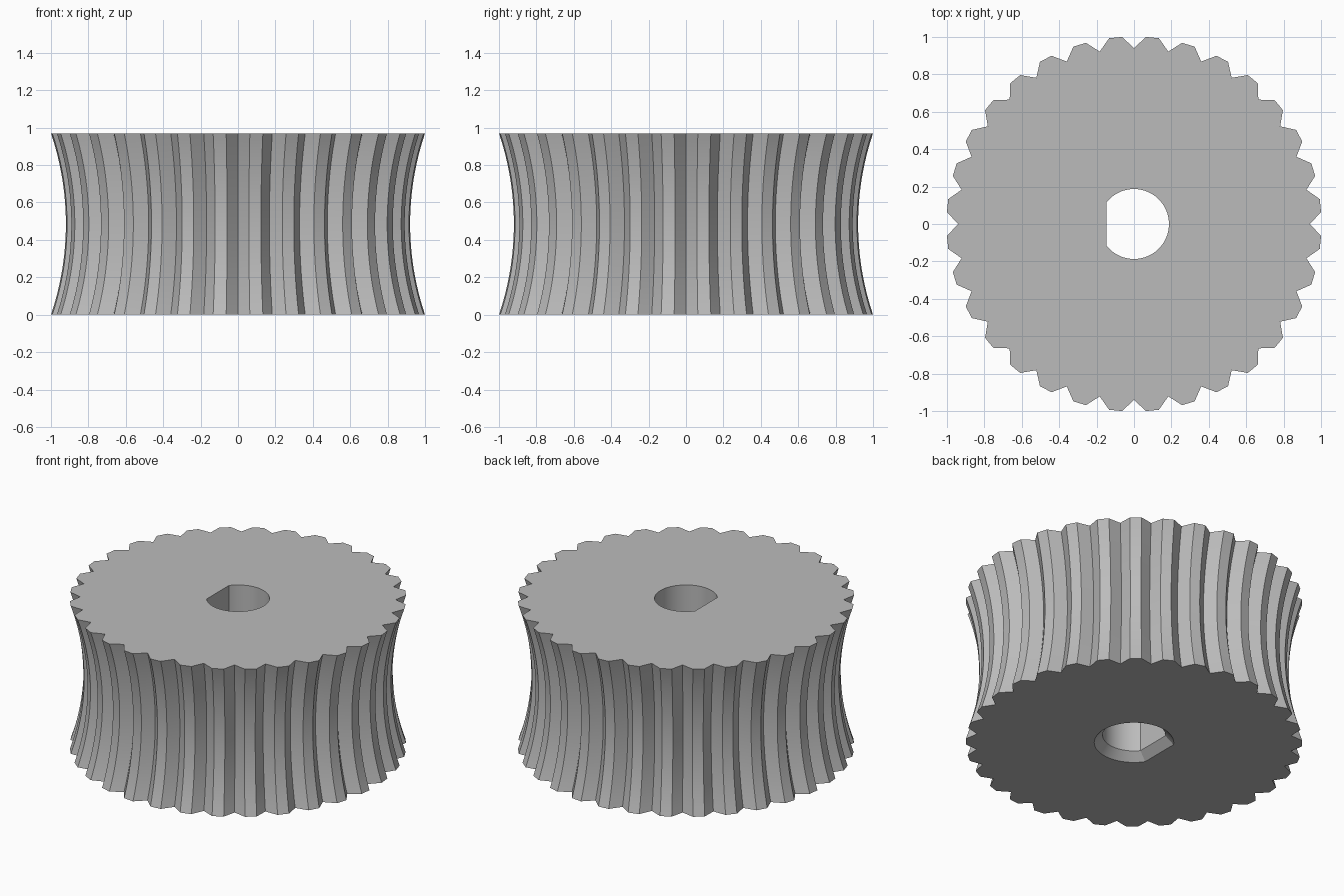
import bpy
import bmesh
from math import radians, pi, sin, cos, acos

old = bpy.data.objects.get("Cube")
if old:
    bpy.data.objects.remove(old, do_unlink=True)

TEETH = 32
HEIGHT = 0.97
WAIST = 0.08        # depth of the hollow at mid height
TIP, ROOT = 1.002, 0.94
STEPS = 24          # rings along the hollow side

grey = bpy.data.materials.new("grey metal")
grey.use_nodes = True
grey.diffuse_color = (0.5, 0.5, 0.5, 1)
grey.node_tree.nodes["Principled BSDF"].inputs["Base Color"].default_value = (0.5, 0.5, 0.5, 1)


def gear_outline(inset):
    """Toothed outline: one root point and two tip points per tooth."""
    pitch = 2 * pi / TEETH
    half_tip = radians(2.0)
    points = []
    for i in range(TEETH):
        a = i * pitch
        for radius, angle in ((ROOT, a), (TIP, a + pitch / 2 - half_tip),
                              (TIP, a + pitch / 2 + half_tip)):
            r = radius - inset
            points.append((r * cos(angle), r * sin(angle)))
    return points


def bore_outline(radius, flat, segments=64):
    """Round bore with a flat on the -x side."""
    end = pi - acos(flat / radius)
    angles = [-end + 2 * end * i / segments for i in range(segments + 1)]
    return [(radius * cos(a), radius * sin(a)) for a in angles]


def ring(bm, points, z):
    return [bm.verts.new((x, y, z)) for x, y in points]


def skin(bm, rings):
    """Join successive rings with quads."""
    for low, high in zip(rings, rings[1:]):
        n = len(low)
        for i in range(n):
            j = (i + 1) % n
            bm.faces.new((low[i], low[j], high[j], high[i]))


def cap(bm, outer, inner):
    """Flat end face between the toothed outline and the bore."""
    edges = [bm.edges.get((loop[i - 1], loop[i]))
             for loop in (outer, inner) for i in range(len(loop))]
    bmesh.ops.triangle_fill(bm, edges=edges, use_beauty=True)


bm = bmesh.new()

# Toothed side, hollowed along a circular arc
half = HEIGHT / 2
arc = (half ** 2 + WAIST ** 2) / (2 * WAIST)
outer = []
for k in range(STEPS + 1):
    z = HEIGHT * k / STEPS
    inset = WAIST - arc + (arc ** 2 - (z - half) ** 2) ** 0.5
    outer.append(ring(bm, gear_outline(inset), z))
skin(bm, outer)

# D-shaped bore, chamfered at the bottom
inner = [ring(bm, bore_outline(0.237, 0.197), 0),
         ring(bm, bore_outline(0.187, 0.147), 0.05),
         ring(bm, bore_outline(0.187, 0.147), HEIGHT)]
skin(bm, inner)

# End faces
cap(bm, outer[0], inner[0])
cap(bm, outer[-1], inner[-1])
bmesh.ops.recalc_face_normals(bm, faces=bm.faces)

mesh = bpy.data.meshes.new("toothed_drive_wheel")
bm.to_mesh(mesh)
bm.free()
mesh.materials.append(grey)
wheel = bpy.data.objects.new("toothed_drive_wheel", mesh)
bpy.context.collection.objects.link(wheel)

bpy.ops.object.select_all(action="DESELECT")
wheel.select_set(True)
bpy.context.view_layer.objects.active = wheel
bpy.ops.object.shade_smooth_by_angle(angle=radians(25))
